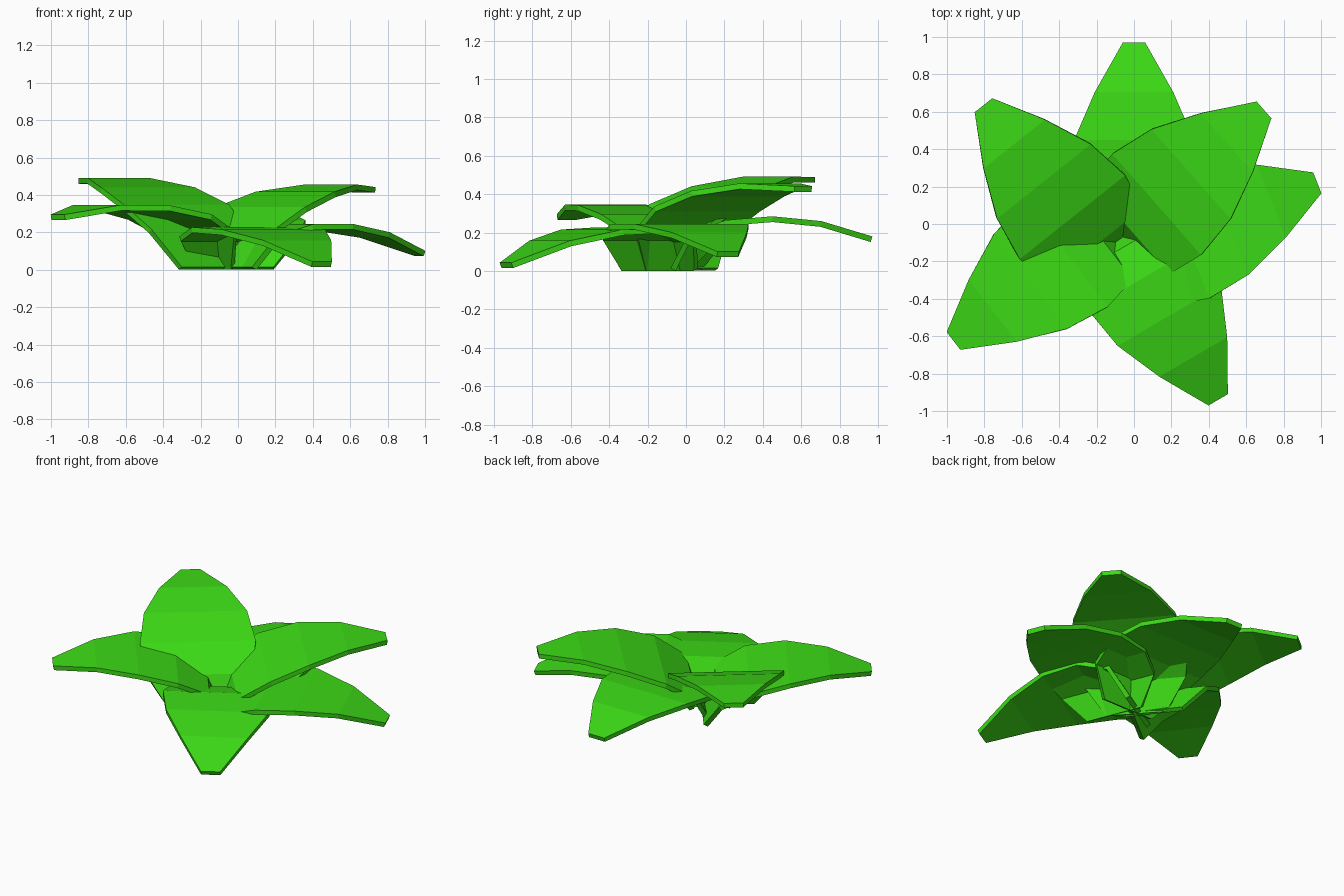
import bpy
from mathutils import Vector

if "Cube" in bpy.data.objects:
    bpy.data.objects.remove(bpy.data.objects["Cube"])

# Leaf green
green = bpy.data.materials.new("leaf_green")
green.diffuse_color = (0.045, 0.70, 0.008, 1)
green.use_nodes = True
green.node_tree.nodes["Principled BSDF"].inputs["Base Color"].default_value = green.diffuse_color

# Leaf cross rows: distance back from tip, half width, height of the top face
ROWS = [(0, .06, .18), (.265, .21, .26), (.52, .32, .285),
        (.765, .36, .265), (.96, .325, .19), (1.05, .19, .015)]
THICK = 0.03


def leaf(name, tip, direction, pitch):
    """One thick arched leaf; pitch raises or lowers the tip."""
    d = Vector(direction).normalized()
    side = Vector((-d.y, d.x))
    verts = []
    for back, half, z in ROWS:
        mid = Vector(tip) - d * back
        height = z + pitch * (1.05 - back)
        for sgn in (-1, 1):
            p = mid + side * half * sgn
            verts.append((p.x, p.y, height))
    faces = [(2 * i, 2 * i + 1, 2 * i + 3, 2 * i + 2) for i in range(len(ROWS) - 1)]
    mesh = bpy.data.meshes.new(name)
    mesh.from_pydata(verts, [], faces)
    # Make the upper side face up
    if mesh.polygons[0].normal.z < 0:
        mesh.flip_normals()
    mesh.materials.append(green)
    ob = bpy.data.objects.new(name, mesh)
    bpy.context.collection.objects.link(ob)
    mod = ob.modifiers.new("thickness", 'SOLIDIFY')
    mod.thickness = THICK
    mod.offset = -1


# Six leaves radiating around the centre, from low to high
leaf("leaf_back", (0, .97), (0, 1), 0)
leaf("leaf_right", (.98, .22), (.93, .37), -.075)
leaf("leaf_front_right", (.45, -.94), (.5, -.86), -.13)
leaf("leaf_front_left", (-.965, -.625), (-.79, -.61), .11)
leaf("leaf_back_right", (.695, .61), (.75, .66), .25)
leaf("leaf_back_left", (-.805, .635), (-.62, .78), .295)
